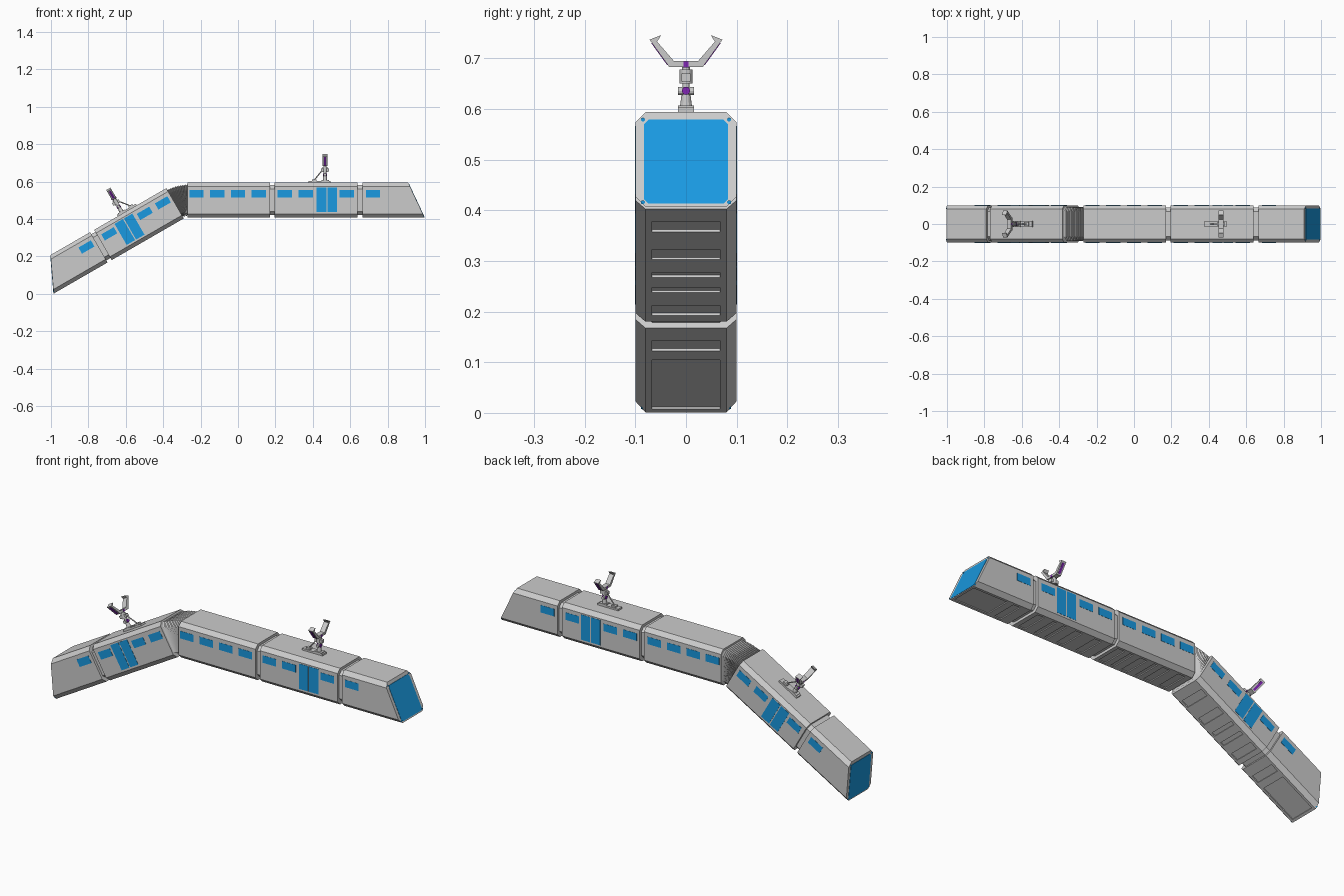
import bpy, bmesh
from math import radians, cos, sin
from mathutils import Matrix, Vector

if "Cube" in bpy.data.objects:
    bpy.data.objects.remove(bpy.data.objects["Cube"])

H, W = 0.187, 0.10          # carriage height and half width
END, SLOPE = 0.803, 0.088   # nose length at the floor, nose rake


def material(name, rgb):
    m = bpy.data.materials.new(name)
    m.diffuse_color = (*rgb, 1)
    m.use_nodes = True
    m.node_tree.nodes["Principled BSDF"].inputs["Base Color"].default_value = m.diffuse_color
    return m


BLUE = material("blue_glass", (0.01, 0.32, 0.75))
PURPLE = material("purple_glow", (0.22, 0.02, 0.45))


def finish(name, bm, M, mat=None):
    bmesh.ops.recalc_face_normals(bm, faces=bm.faces)
    me = bpy.data.meshes.new(name)
    bm.to_mesh(me)
    bm.free()
    ob = bpy.data.objects.new(name, me)
    ob.matrix_world = M
    if mat:
        me.materials.append(mat)
    bpy.context.collection.objects.link(ob)
    return ob


def loft(name, rings, M, mat=None):
    bm = bmesh.new()
    vs = [[bm.verts.new(p) for p in r] for r in rings]
    n = len(vs[0])
    for a, b in zip(vs, vs[1:]):
        for i in range(n):
            bm.faces.new((a[i], a[(i + 1) % n], b[(i + 1) % n], b[i]))
    bm.faces.new(vs[0])
    bm.faces.new(vs[-1])
    return finish(name, bm, M, mat)


def boxes(name, spans, M, mat=None):
    bm = bmesh.new()
    for lo, hi in spans:
        lo, hi = Vector(lo), Vector(hi)
        T = Matrix.Translation((lo + hi) / 2) @ Matrix.Diagonal((*(hi - lo), 1))
        bmesh.ops.create_cube(bm, size=1, matrix=T)
    return finish(name, bm, M, mat)


def rod(name, p, q, r, M, mat=None, r2=None, sides=12):
    p, q = Vector(p), Vector(q)
    T = Matrix.Translation((p + q) / 2) @ (q - p).to_track_quat('Z', 'Y').to_matrix().to_4x4()
    bm = bmesh.new()
    bmesh.ops.create_cone(bm, cap_ends=True, segments=sides, radius1=r,
                          radius2=r if r2 is None else r2, depth=(q - p).length, matrix=T)
    return finish(name, bm, M, mat)


def section(inset=0.0, c=0.02):
    # chamfered carriage cross-section as (y, height)
    w, b, t = W - inset, inset, H - inset
    half = [(w - c, b), (w, b + c), (w, t - c), (w - c, t)]
    return half + [(-y, z) for y, z in reversed(half)]


def body(name, u0, u1, M, panels, rake=0.0):
    ob = loft(name, [[(u0, y, z) for y, z in section()],
                     [(u1 - rake * z / H, y, z) for y, z in section()]], M)
    # recessed underside panels
    cut = boxes(name + "_panel_cutter", [((a, -0.067, -0.02), (b, 0.067, 0.005)) for a, b in panels], M)
    cut.hide_render = True
    cut.hide_set(True)
    mod = ob.modifiers.new("underside_panels", 'BOOLEAN')
    mod.operation, mod.solver, mod.object = 'DIFFERENCE', 'EXACT', cut


def joint(u0, u1, M):
    loft("section_joint", [[(u, y, z) for y, z in section(0.013)] for u in (u0 - 0.003, u1 + 0.003)], M)


def glazing(name, centres, width, z0, z1, M):
    spans = []
    for u in centres:
        for s in (-1, 1):
            a, b = sorted((s * (W - 0.004), s * (W + 0.001)))
            spans.append(((u - width / 2, a, z0), (u + width / 2, b, z1)))
    boxes(name, spans, M, BLUE)


def nose_glass(M):
    # raked windscreen with clipped corners and four corner studs
    def pt(y, z, off):
        return (END - SLOPE * z / H + off, y, z)
    w, lo, hi, c = 0.083, 0.006, 0.172, 0.009
    half = [(w - c, lo), (w, lo + c), (w, hi - c), (w - c, hi)]
    outline = half + [(-y, z) for y, z in reversed(half)]
    loft("windscreen", [[pt(y, z, o) for y, z in outline] for o in (-0.004, 0.0015)], M, BLUE)
    for y in (-0.085, 0.085):
        for z in (0.009, 0.172):
            rod("windscreen_stud", pt(y, z, -0.004), pt(y, z, 0.002), 0.004, M, BLUE)


def current_collector(M):
    # base plate and mounting blocks
    boxes("collector_base", [((-0.088, -0.016, -0.002), (0.03, 0.016, 0.009)),
                             ((-0.07, -0.010, 0.008), (-0.045, 0.010, 0.017)),
                             ((-0.018, -0.016, 0.008), (0.022, 0.016, 0.013))], M)
    # stacked mast
    rod("mast_lower", (0, 0, 0.01), (0, 0, 0.034), 0.012, M, r2=0.009)
    rod("mast_middle", (0, 0, 0.034), (0, 0, 0.056), 0.007, M)
    rod("mast_hinge", (0, -0.016, 0.042), (0, 0.016, 0.042), 0.008, M)
    rod("mast_hinge_core", (-0.011, 0, 0.042), (0.011, 0, 0.042), 0.008, M, PURPLE)
    rod("mast_collar", (0, 0, 0.056), (0, 0, 0.084), 0.013, M)
    boxes("mast_head", [((-0.020, -0.009, 0.060), (0.022, 0.009, 0.076))], M)
    rod("mast_cap", (0, 0, 0.084), (0, 0, 0.092), 0.008, M)
    rod("mast_strut", (-0.057, 0, 0.014), (-0.012, 0, 0.070), 0.003, M, sides=8)
    # forked head with inward hooks
    half = [(0.033, 0.089), (0.072, 0.143), (0.049, 0.152), (0.057, 0.139), (0.024, 0.101)]
    outline = half + [(-y, z) for y, z in reversed(half)]
    loft("collector_fork", [[(x, y, z) for y, z in outline] for x in (-0.013, 0.013)], M)
    boxes("fork_core", [((-0.0145, -0.005, 0.088), (0.0145, 0.005, 0.1))], M, PURPLE)
    # glowing strips on the outer faces of the fork
    for s in (-1, 1):
        strip = [(0.036, 0.094), (0.067, 0.137), (0.0685, 0.136), (0.0375, 0.093)]
        loft("fork_strip", [[(x, s * y, z) for y, z in strip] for x in (-0.006, 0.006)], M, PURPLE)


WIN = (0.109, 0.147)
DOOR = (0.030, 0.160)


def end_car(M):
    body("passenger_section", 0, 0.445, M,
         [(0.05, 0.09), (0.16, 0.20), (0.25, 0.27), (0.31, 0.33), (0.38, 0.42)])
    joint(0.445, 0.47, M)
    body("cab_section", 0.47, END, M, [(0.52, 0.56), (0.596, 0.79)], SLOPE)
    glazing("side_windows", (0.055, 0.167, 0.386, 0.527), 0.077, *WIN, M)
    glazing("door_leaves", (0.251, 0.309), 0.052, *DOOR, M)
    nose_glass(M)
    current_collector(M @ Matrix.Translation((0.27, 0, H)))


# level half: middle section plus raked end car
FLOOR = 0.407
mid = Matrix.Translation((-0.27, 0, FLOOR))
body("middle_section", 0, 0.44, mid,
     [(0.03, 0.07), (0.12, 0.16), (0.19, 0.21), (0.25, 0.29), (0.33, 0.35), (0.38, 0.42)])
joint(0.44, 0.465, mid)
glazing("middle_windows", (0.048, 0.158, 0.270, 0.381), 0.077, *WIN, mid)
end_car(Matrix.Translation((0.195, 0, FLOOR)))

# descending half: same end car turned round and tilted 30 degrees
P = Vector((-0.29, 0, 0.4025))
end_car(Matrix.Translation(P) @ Matrix.Rotation(radians(-30), 4, 'Y') @ Matrix.Rotation(radians(180), 4, 'Z'))

# pleated bellows fanning between the two halves
rings, N = [], 24
Q = Vector((-0.27, 0, FLOOR))
for i in range(N + 1):
    t = i / N
    a = radians(30) * (1 - t)
    o = P.lerp(Q, t)
    rings.append([(o.x - sin(a) * z, y, o.z + cos(a) * z) for y, z in section(0.009 + 0.006 * (i % 2))])
loft("bellows", rings, Matrix())
